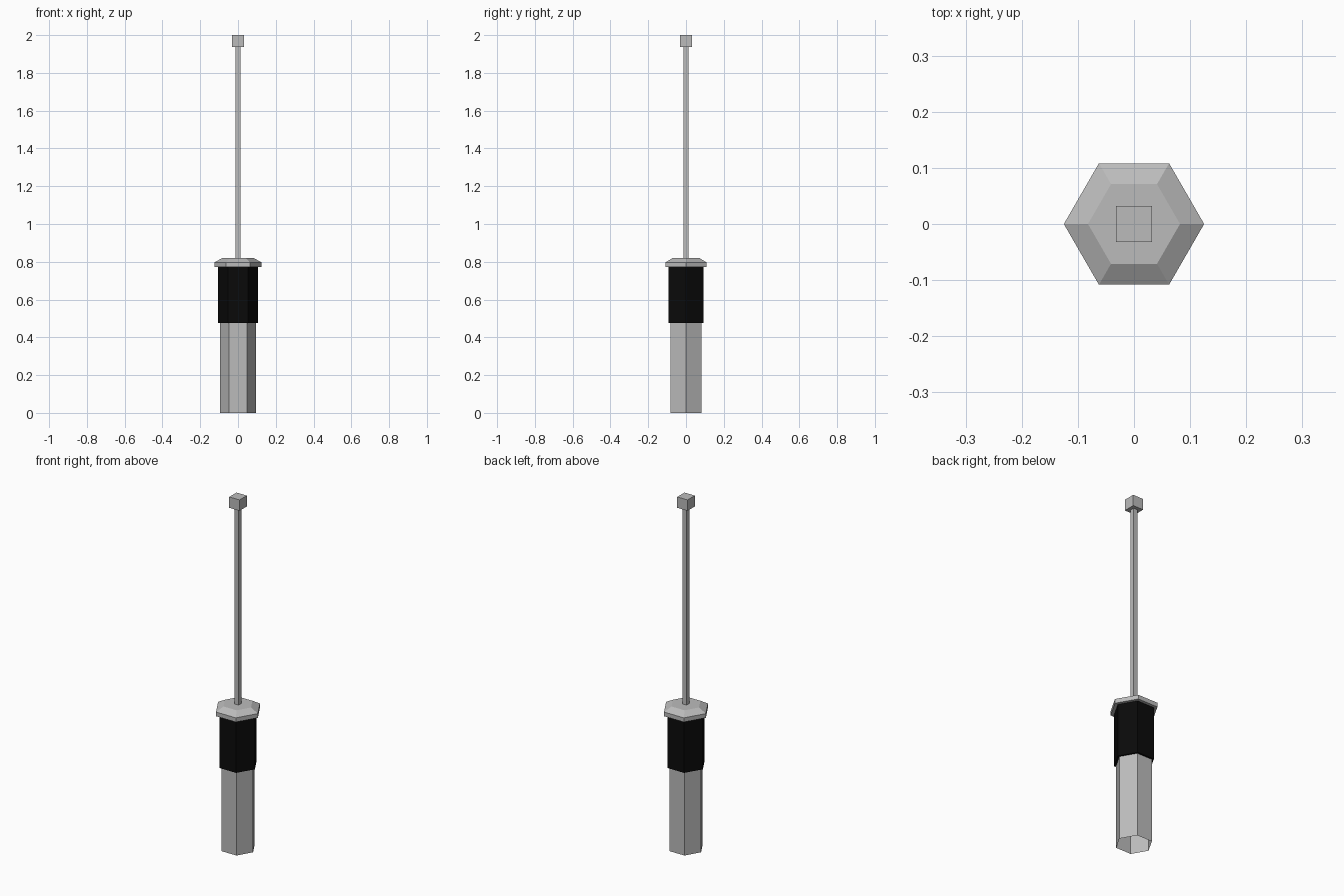
import bpy
import math

cube = bpy.data.objects.get("Cube")
if cube:
    bpy.data.objects.remove(cube, do_unlink=True)


def make_material(name, value):
    mat = bpy.data.materials.new(name)
    mat.use_nodes = True
    colour = (value, value, value, 1)
    mat.diffuse_color = colour
    mat.node_tree.nodes["Principled BSDF"].inputs["Base Color"].default_value = colour
    return mat


def prism(name, rings, sides, mat, turn=0.0, bottom=True):
    """Stack of (radius, height) rings joined by flat faces."""
    verts, faces = [], []
    for radius, z in rings:
        for i in range(sides):
            a = turn + math.tau * i / sides
            verts.append((radius * math.cos(a), radius * math.sin(a), z))
    for k in range(len(rings) - 1):
        for i in range(sides):
            a, b = k * sides + i, k * sides + (i + 1) % sides
            faces.append((a, b, b + sides, a + sides))
    last = (len(rings) - 1) * sides
    faces.append(tuple(range(last, last + sides)))
    if bottom:
        faces.append(tuple(reversed(range(sides))))
    mesh = bpy.data.meshes.new(name)
    mesh.from_pydata(verts, [], faces)
    mesh.materials.append(mat)
    obj = bpy.data.objects.new(name, mesh)
    bpy.context.collection.objects.link(obj)
    return obj


metal = make_material("grey metal", 0.5)
rubber = make_material("black rubber", 0.003)

# Hexagonal handle, hollow and open at its lower end
prism("handle", [(0.095, 0), (0.095, 0.6)], 6, metal, bottom=False)

# Grip sleeve and chamfered collar
prism("grip", [(0.106, 0.475), (0.106, 0.774)], 6, rubber)
prism("collar", [(0.125, 0.773), (0.125, 0.797), (0.082, 0.82)], 6, metal)

# Square shaft and its cube tip
diagonal = math.sqrt(0.5)
quarter = math.pi / 4
prism("shaft", [(0.026 * diagonal, 0.81), (0.026 * diagonal, 1.95)], 4, metal, quarter)
prism("tip", [(0.065 * diagonal, 1.938), (0.065 * diagonal, 2)], 4, metal, quarter)
